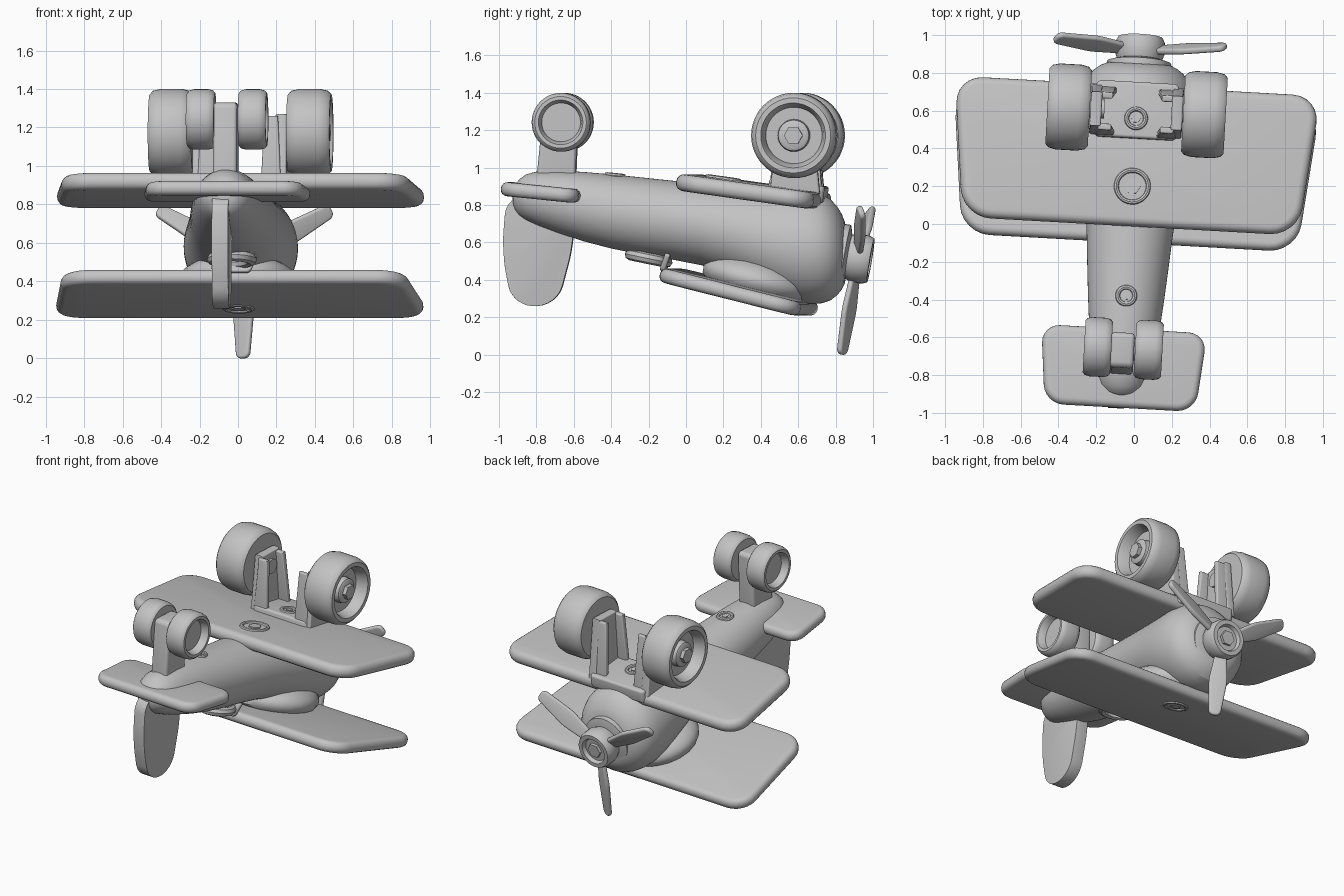
import bpy, bmesh
from math import sin, cos, pi, radians, atan
from mathutils import Matrix, Vector

if "Cube" in bpy.data.objects:
    bpy.data.objects.remove(bpy.data.objects["Cube"], do_unlink=True)

grey = bpy.data.materials.new("plain grey")
grey.use_nodes = True
grey.diffuse_color = (0.55, 0.55, 0.55, 1)
grey.node_tree.nodes["Principled BSDF"].inputs["Base Color"].default_value = (0.55, 0.55, 0.55, 1)

# The whole toy is turned slightly about z
YAW = Matrix.Translation((-0.02, 0, 0)) @ Matrix.Rotation(radians(-3.2), 4, "Z")
parts = []


def at(x, y, z, angle=0.0, axis="X"):
    return Matrix.Translation((x, y, z)) @ Matrix.Rotation(angle, 4, axis)


def finish(name, bm, matrix):
    bmesh.ops.recalc_face_normals(bm, faces=bm.faces)
    mesh = bpy.data.meshes.new(name)
    bm.to_mesh(mesh)
    bm.free()
    mesh.transform(YAW @ matrix)
    mesh.materials.append(grey)
    obj = bpy.data.objects.new(name, mesh)
    bpy.context.collection.objects.link(obj)
    parts.append(obj)
    return obj


def plate(name, corners, radius, thick, edge, matrix):
    """Flat slab with rounded corners and softened rims."""
    bm = bmesh.new()
    bm.faces.new([bm.verts.new((x, y, -thick / 2)) for x, y in corners])
    if radius:
        bmesh.ops.bevel(bm, geom=bm.verts[:], offset=radius, segments=6,
                        profile=0.5, affect="VERTICES")
    new = bmesh.ops.extrude_face_region(bm, geom=bm.faces[:])["geom"]
    bmesh.ops.translate(bm, vec=(0, 0, thick),
                        verts=[v for v in new if isinstance(v, bmesh.types.BMVert)])
    rims = [e for e in bm.edges if abs(e.verts[0].co.z - e.verts[1].co.z) < 1e-5]
    bmesh.ops.bevel(bm, geom=rims, offset=edge, segments=4, profile=0.5,
                    affect="EDGES", clamp_overlap=True)
    return finish(name, bm, matrix)


def loft(name, sections, matrix, seg=40, closed=False):
    """Elliptic rings (y, z, rx, rz) joined along y."""
    bm = bmesh.new()
    rings = []
    for y, z, rx, rz in sections:
        rings.append([bm.verts.new((rx * cos(2 * pi * i / seg), y, z + rz * sin(2 * pi * i / seg)))
                      for i in range(seg)])
    pairs = list(zip(rings, rings[1:]))
    if closed:
        pairs.append((rings[-1], rings[0]))
    else:
        bm.faces.new(rings[0])
        bm.faces.new(rings[-1])
    for a, b in pairs:
        for i in range(seg):
            j = (i + 1) % seg
            bm.faces.new((a[i], a[j], b[j], b[i]))
    return finish(name, bm, matrix)


def lathe(name, profile, matrix, seg=40, closed=False):
    return loft(name, [(y, 0, r, r) for y, r in profile], matrix, seg, closed)


def ring(name, radius, tube, matrix):
    lathe(name, [(tube * sin(a * pi / 4), radius + tube * cos(a * pi / 4)) for a in range(8)],
          matrix, 28, True)


# Fuselage and engine cowl
body = loft("fuselage", [
    (-0.93, 0.84, 0.04, 0.04), (-0.90, 0.84, 0.10, 0.10), (-0.82, 0.845, 0.155, 0.148),
    (-0.55, 0.79, 0.19, 0.19), (-0.25, 0.74, 0.215, 0.21), (0.10, 0.70, 0.24, 0.212),
    (0.35, 0.635, 0.27, 0.255), (0.55, 0.58, 0.298, 0.30), (0.68, 0.572, 0.30, 0.308),
    (0.78, 0.56, 0.275, 0.28), (0.84, 0.55, 0.20, 0.20), (0.86, 0.54, 0.14, 0.14)], Matrix())
body.modifiers.new("smooth", "SUBSURF").levels = 1
body.modifiers["smooth"].render_levels = 1

# Fairing between fuselage and lower wing
loft("wing_fairing", [(-0.30 * cos(a * pi / 12), 0, 0.31 * sin(a * pi / 12), 0.13 * sin(a * pi / 12))
                      for a in range(1, 12)], at(0, 0.38, 0.40, -atan(0.25)))

# Wings and tailplane: half widths, front and rear, then placing
for name, front, rear, half, corner, thick, y, z, slope in (
        ("upper_wing", 0.97, 0.89, 0.375, 0.15, 0.09, 0.36, 0.873, 0.14),
        ("lower_wing", 0.97, 0.89, 0.39, 0.15, 0.078, 0.28, 0.335, 0.25),
        ("tailplane", 0.44, 0.40, 0.21, 0.10, 0.075, -0.765, 0.867, 0.10)):
    outline = [(-rear, -half), (rear, -half), (front, half), (-front, half)]
    plate(name, outline, corner, thick, thick * 0.45, at(0, y, z, -atan(slope)))

# Rudder: outline in (y, z), slab thickness across x
SIDEWAYS = Matrix(((0, 0, 1, 0), (1, 0, 0, 0), (0, 1, 0, 0), (0, 0, 0, 1)))
plate("rudder", [(-0.96, 0.86), (-0.985, 0.55), (-0.93, 0.26), (-0.69, 0.26), (-0.60, 0.60), (-0.60, 0.82)],
      0.11, 0.085, 0.036, Matrix.Translation((-0.02, 0, 0)) @ SIDEWAYS)


# Wheel: local y points outward, with a dished face and a hub
def wheel(name, side, x, y, z, r, w, hub):
    h = w / 2
    turn = at(side * x, y, z, -side * pi / 2, "Z")
    lathe(name, [(-h, r * 0.72), (-h, r * 0.88), (-h * 0.85, r * 0.96), (-h * 0.5, r),
                 (h * 0.5, r), (h * 0.85, r * 0.96), (h, r * 0.88), (h, r * 0.76),
                 (h * 0.85, r * 0.72), (h * 0.3, r * 0.66)], turn, 48)
    if hub:
        lathe(name + "_hub", [(0, r * 0.4), (h * 0.65, r * 0.36), (h * 0.72, r * 0.3)], turn, 28)
        lathe(name + "_nut", [(0, r * 0.22), (h * 0.95, r * 0.22)], turn, 6)


for side, label in ((1, "left"), (-1, "right")):
    wheel(label + "_main_wheel", side, 0.36, 0.60, 1.172, 0.228, 0.225, True)
    wheel(label + "_tail_wheel", side, 0.135, -0.66, 1.242, 0.157, 0.145, False)
    # Channel strut: tapered web with two flanges facing inward
    plate(label + "_strut_web", [(0.46, 0.86), (0.73, 0.86), (0.69, 1.27), (0.51, 1.27)],
          0, 0.06, 0.012, Matrix.Translation((side * 0.215, 0, 0)) @ SIDEWAYS)
    for y, lean, end in ((0.475, -0.08, "rear"), (0.705, 0.08, "front")):
        flange = [(-0.055, 0), (0.055, 0), (0.035, 0.40), (-0.035, 0.40)]
        plate(label + "_strut_flange_" + end, flange, 0, 0.035, 0.01,
              at(side * 0.165, y, 0.86, pi / 2 + lean))
    lathe(label + "_axle", [(-0.10, 0.05), (0.08, 0.05)], at(side * 0.27, 0.60, 1.172, pi / 2, "Z"), 20)

# Undercarriage base and tail wheel leg
plate("undercarriage_base", [(-0.22, -0.15), (0.22, -0.15), (0.22, 0.15), (-0.22, 0.15)],
      0.03, 0.09, 0.015, at(0, 0.60, 0.875, -atan(0.14)))
plate("tail_leg", [(-0.80, 0.93), (-0.59, 0.93), (-0.575, 1.33), (-0.76, 1.33)],
      0.03, 0.125, 0.02, Matrix.Translation((-0.005, 0, 0)) @ SIDEWAYS)
lathe("tail_axle", [(-0.14, 0.06), (0.14, 0.06)], at(0, -0.66, 1.242, pi / 2, "Z"), 24)

# Propeller: hub along the tilted thrust line with three twisted blades
thrust = at(0, 0.92, 0.515, -radians(9.5))
lathe("propeller_shaft", [(-0.12, 0.17), (-0.065, 0.17), (-0.05, 0.12)], thrust, 32)
lathe("propeller_hub", [(-0.06, 0.115), (-0.02, 0.13), (0.045, 0.13), (0.07, 0.118), (0.07, 0.09),
                        (0.045, 0.08)], thrust, 32)
lathe("propeller_nut", [(0, 0.05), (0.065, 0.05)], thrust, 6)
for k in range(3):
    spin = Matrix.Rotation(radians(180 + 120 * k), 4, "Y") @ Matrix.Rotation(radians(28), 4, "Z")
    plate("propeller_blade_%d" % (k + 1),
          [(-0.035, 0.08), (0.035, 0.08), (0.06, 0.28), (0.038, 0.522), (-0.038, 0.522), (-0.06, 0.28)],
          0.03, 0.032, 0.013, thrust @ spin @ Matrix.Rotation(pi / 2, 4, "X"))

# Screw sockets and cockpit rim
for name, y, z, slope, r in (("wing_socket", 0.20, 0.940, 0.14, 0.085),
                             ("base_socket", 0.56, 0.925, 0.14, 0.05),
                             ("tail_socket", -0.38, 0.958, 0.10, 0.045),
                             ("lower_wing_socket", 0.42, 0.262, 0.25, 0.07)):
    spot = at(0, y, z, pi / 2 - atan(slope))
    ring(name, r, 0.013, spot)
    lathe(name + "_screw", [(-0.008, r * 0.5), (0.008, r * 0.5)], spot, 6)
ring("cockpit_rim", 0.10, 0.03, at(0, -0.20, 0.515, pi / 2 - 0.2))
plate("windscreen", [(-0.13, 0), (0.13, 0), (0.09, 0.10), (-0.09, 0.10)], 0.02, 0.03, 0.01,
      at(0, -0.09, 0.54, -pi / 2 - 0.35))

# Smooth shading with crisp edges
bpy.ops.object.select_all(action="DESELECT")
for obj in parts:
    obj.select_set(True)
bpy.context.view_layer.objects.active = body
bpy.ops.object.shade_smooth_by_angle(angle=radians(40))
